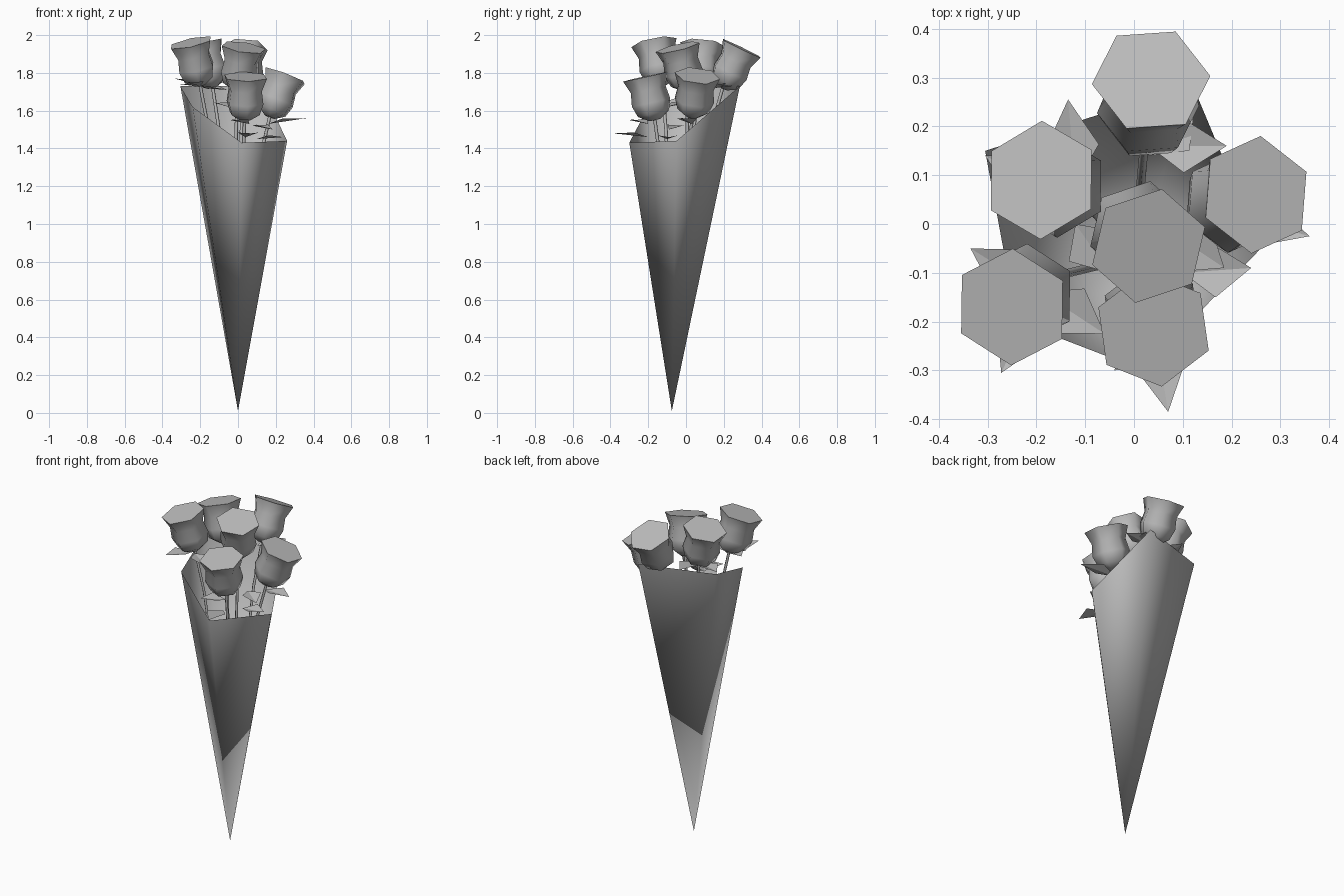
import bpy, bmesh, math
from mathutils import Vector, Matrix

if "Cube" in bpy.data.objects:
    bpy.data.objects.remove(bpy.data.objects["Cube"])

grey = bpy.data.materials.new("plain grey")
grey.use_nodes = True
COLOUR = (0.5, 0.5, 0.5, 1)
grey.diffuse_color = COLOUR
grey.node_tree.nodes["Principled BSDF"].inputs["Base Color"].default_value = COLOUR


def finish(name, bm, smooth_angle=None):
    mesh = bpy.data.meshes.new(name)
    bm.to_mesh(mesh)
    bm.free()
    obj = bpy.data.objects.new(name, mesh)
    bpy.context.collection.objects.link(obj)
    mesh.materials.append(grey)
    if smooth_angle:
        bpy.ops.object.select_all(action='DESELECT')
        obj.select_set(True)
        bpy.context.view_layer.objects.active = obj
        bpy.ops.object.shade_smooth_by_angle(angle=math.radians(smooth_angle))
    return obj


def loft(bm, rings):
    for a, b in zip(rings, rings[1:]):
        n = len(a)
        for i in range(n):
            j = (i + 1) % n
            bm.faces.new((a[i], a[j], b[j], b[i]))


# Paper wrap: open cone with a slanted rim
def wrap():
    bm = bmesh.new()
    tip = bm.verts.new((0, -0.075, 0.01))
    rim = [(0.02, -0.3, 1.43), (0.26, -0.05, 1.44), (0.12, 0.285, 1.73),
           (-0.305, 0.15, 1.73), (-0.24, -0.2, 1.62)]
    vs = [bm.verts.new(p) for p in rim]
    for i, v in enumerate(vs):
        bm.faces.new((tip, vs[(i + 1) % len(vs)], v))
    bmesh.ops.recalc_face_normals(bm, faces=bm.faces)
    finish("paper_wrap", bm, 100)


# Flower head: six-sided cup with a flat closed top
PROFILE = [(0.03, -0.235), (0.085, -0.2), (0.105, -0.14), (0.095, -0.07), (0.122, 0)]


def head(name, top, axis, spin):
    bm = bmesh.new()
    rings = [[bm.verts.new((r * math.cos(math.radians(spin + 60 * k)),
                            r * math.sin(math.radians(spin + 60 * k)), z))
              for k in range(6)] for r, z in PROFILE]
    loft(bm, rings)
    bm.faces.new(rings[-1])
    bm.faces.new(rings[0][::-1])
    turn = Vector((0, 0, 1)).rotation_difference(axis).to_matrix().to_4x4()
    bm.transform(Matrix.Translation(top) @ turn)
    finish(name, bm, 65)


# Stem: thin four-sided tube bending from the wrap into the head
def stem(name, start, middle, end):
    bm = bmesh.new()
    rings = []
    for p in (start, middle, end):
        rings.append([bm.verts.new(p + Vector((math.cos(a), math.sin(a), 0)) * 0.009)
                      for a in (k * math.pi / 2 for k in range(4))])
    loft(bm, rings)
    finish(name, bm, 100)


# Leaf: pointed kite folded along its midrib
def leaf(name, base, tip, width=0.055):
    base, tip = Vector(base), Vector(tip)
    side = (tip - base).cross(Vector((0, 0, 1))).normalized() * width
    mid = base.lerp(tip, 0.45)
    lift = Vector((0, 0, 0.015))
    bm = bmesh.new()
    b, t, l, r = (bm.verts.new(p) for p in
                  (base, tip, mid - side + lift, mid + side + lift))
    bm.faces.new((b, t, l))
    bm.faces.new((b, r, t))
    finish(name, bm)


wrap()

# Flowers: top centre, lean in x and y, spin
flowers = {
    "back": ((0.035, 0.295, 1.93), (0.05, 0.48), 5),
    "left_back": ((-0.19, 0.09, 1.95), (-0.25, 0.1), 30),
    "left_front": ((-0.25, -0.17, 1.96), (-0.22, -0.2), 28),
    "right": ((0.25, 0.06, 1.785), (0.38, 0.12), 24),
    "middle": ((0.03, -0.045, 1.935), (0.15, -0.24), 18),
    "front": ((0.04, -0.215, 1.78), (0.02, -0.22), 38),
}
for name, (top, lean, spin) in flowers.items():
    top = Vector(top)
    axis = Vector((*lean, 1)).normalized()
    head(name + "_flower", top, axis, spin)
    end = top - axis * 0.23
    start = Vector((end.x * 0.1, -0.06 + end.y * 0.1, 0.5))
    bend = start.lerp(end, 0.8) - Vector((lean[0], lean[1], 0)) * 0.05
    stem(name + "_stem", start, bend, end)

# Leaves around the stems: base and tip
leaves = [
    ((0.04, -0.2, 1.46), (0.07, -0.385, 1.48)),
    ((0.16, 0.03, 1.53), (0.36, -0.025, 1.56)),
    ((0.08, -0.02, 1.52), (0.185, -0.09, 1.5)),
    ((0.06, -0.2, 1.53), (-0.04, -0.3, 1.55)),
    ((0.1, -0.1, 1.45), (0.24, -0.09, 1.46)),
    ((-0.19, -0.14, 1.73), (-0.335, -0.05, 1.77)),
    ((-0.2, -0.15, 1.73), (-0.272, -0.305, 1.75)),
    ((-0.19, -0.14, 1.72), (-0.06, -0.225, 1.71)),
    ((-0.12, 0.08, 1.73), (-0.135, 0.255, 1.75)),
    ((0.03, 0.16, 1.72), (0.19, 0.16, 1.74)),
    ((0.03, 0.14, 1.72), (0.125, 0.245, 1.73)),
    ((-0.15, 0.06, 1.72), (-0.305, 0.14, 1.74)),
    ((-0.12, 0.0, 1.64), (-0.05, -0.1, 1.62)),
]
for i, (base, tip) in enumerate(leaves):
    leaf(f"leaf_{i + 1}", base, tip)
